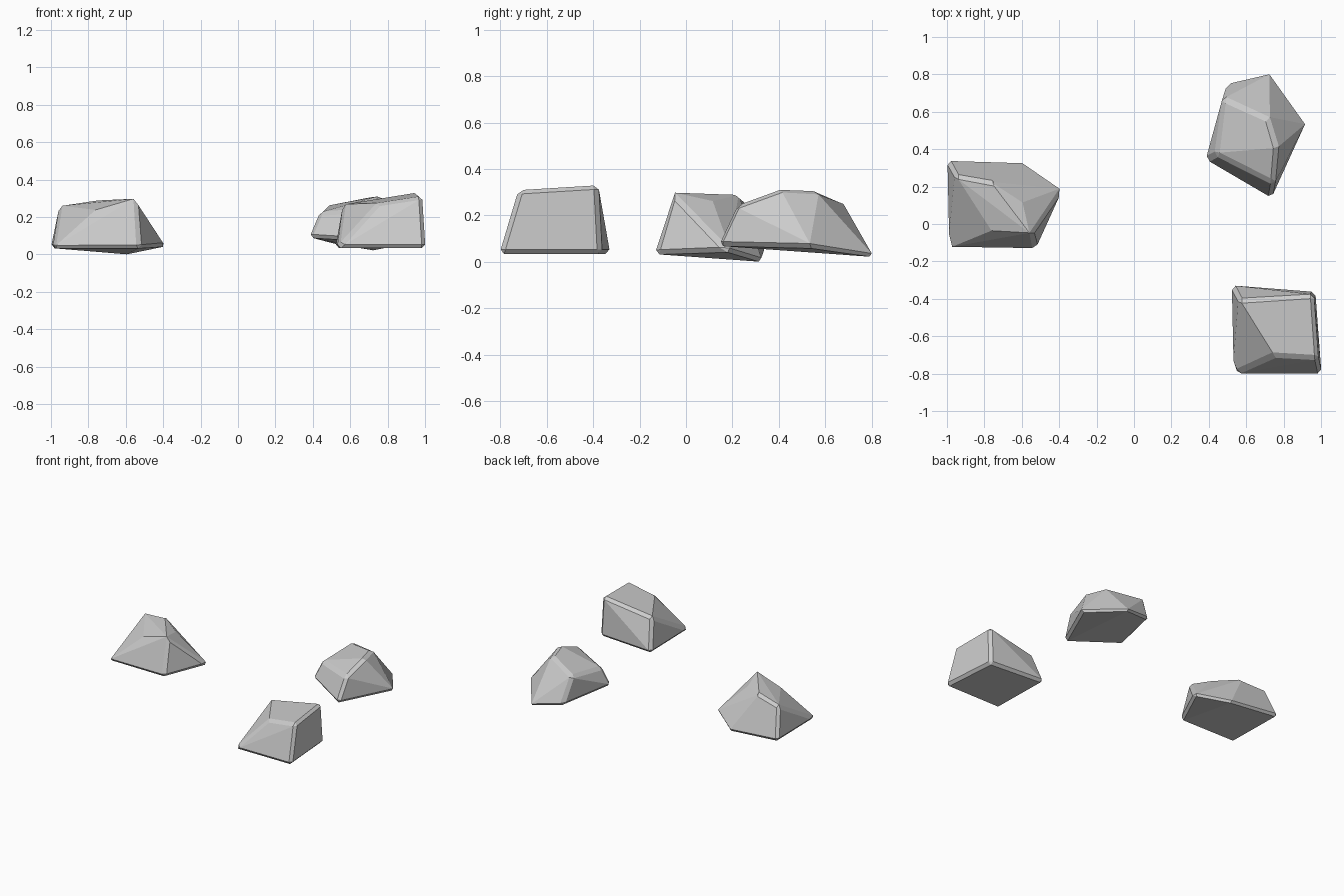
import bpy, bmesh, math
from mathutils import Vector

if "Cube" in bpy.data.objects:
    bpy.data.objects.remove(bpy.data.objects["Cube"])


def rock(name, base, top, grow=1.04, chamfer=0.02):
    """Faceted boulder: hull of a base ring and a top ring, edges chamfered."""
    bm = bmesh.new()
    pts = [Vector(p) for p in base + top]
    mid = sum(pts, Vector()) / len(pts)
    for p in pts:
        q = mid + (p - mid) * grow
        q.z = p.z
        bm.verts.new(q)
    res = bmesh.ops.convex_hull(bm, input=bm.verts[:])
    loose = [v for v in bm.verts if not v.link_faces]
    if loose:
        bmesh.ops.delete(bm, geom=loose, context='VERTS')
    # merge nearly flat facets, then chamfer the sharp edges
    bmesh.ops.dissolve_limit(bm, angle_limit=math.radians(7),
                             verts=bm.verts[:], edges=bm.edges[:])
    sharp = [e for e in bm.edges
             if len(e.link_faces) == 2 and e.calc_face_angle() > math.radians(40)]
    bmesh.ops.bevel(bm, geom=sharp, offset=chamfer, offset_type='OFFSET',
                    segments=1, profile=0.5, affect='EDGES', clamp_overlap=True)
    bmesh.ops.recalc_face_normals(bm, faces=bm.faces[:])
    mesh = bpy.data.meshes.new(name)
    bm.to_mesh(mesh)
    bm.free()
    bpy.context.collection.objects.link(bpy.data.objects.new(name, mesh))


# left boulder
rock("left_rock",
     [(-.99, .335, .035), (-.594, .325, .0), (-.39, .184, .045),
      (-.53, -.125, .032), (-.98, -.12, .032)],
     [(-.945, .255, .262), (-.765, .222, .288), (-.60, .115, .262),
      (-.55, -.05, .30), (-.76, -.03, .238)])

# back right boulder
rock("back_rock",
     [(.39, .345, .09), (.73, .145, .068), (.91, .54, .06),
      (.727, .80, .02), (.505, .745, .06)],
     [(.48, .666, .262), (.717, .56, .308), (.76, .41, .315),
      (.745, .225, .245), (.445, .375, .225)])

# front right boulder
rock("front_rock",
     [(.53, -.335, .034), (.963, -.37, .034), (.995, -.795, .034), (.54, -.795, .034)],
     [(.57, -.41, .268), (.955, -.385, .333), (.978, -.715, .312), (.75, -.70, .275)])
